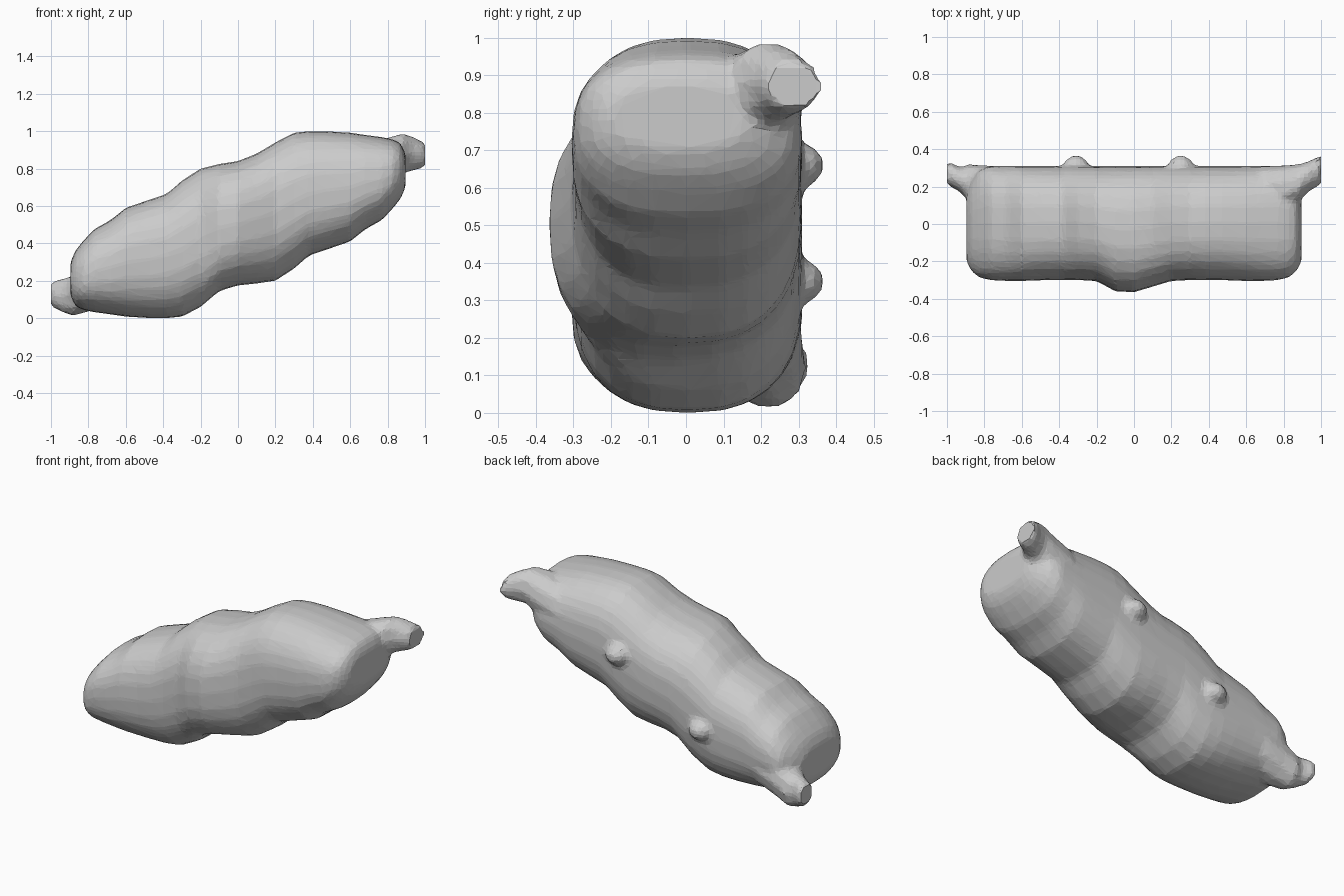
import bpy, bmesh, math

if "Cube" in bpy.data.objects:
    bpy.data.objects.remove(bpy.data.objects["Cube"])


def loft(bm, stations, power, sides=28):
    """Skin rounded sections given as (x, y_front, y_back, z_low, z_high)."""
    rings = []
    for x, y0, y1, z0, z1 in stations:
        ring = []
        for i in range(sides):
            a = 2 * math.pi * i / sides
            c, s = math.cos(a), math.sin(a)
            y = math.copysign(abs(c) ** (2 / power), c)
            z = math.copysign(abs(s) ** (2 / power), s)
            ring.append(bm.verts.new((x, (y0 + y1) / 2 + y * (y1 - y0) / 2,
                                      (z0 + z1) / 2 + z * (z1 - z0) / 2)))
        rings.append(ring)
    for a, b in zip(rings, rings[1:]):
        for i in range(sides):
            j = (i + 1) % sides
            bm.faces.new((a[i], a[j], b[j], b[i]))
    bm.faces.new(rings[0][::-1])
    bm.faces.new(rings[-1])


bm = bmesh.new()

# Right half of the slanted body; the left half is the same turned about y
half = [(0.00, -.365, .31, .175, .84), (0.10, -.335, .31, .185, .88),
        (0.20, -.305, .31, .20, .94), (0.30, -.30, .31, .265, .992),
        (0.38, -.30, .31, .335, 1.0), (0.47, -.30, .31, .365, 1.0),
        (0.60, -.305, .31, .41, .992), (0.68, -.305, .31, .475, .98),
        (0.77, -.30, .31, .525, .968), (0.83, -.285, .29, .59, .955),
        (0.87, -.25, .23, .64, .935), (0.895, -.20, .17, .70, .88)]


def turned(rows):
    return [(-x, y0, y1, 1 - z1, 1 - z0) for x, y0, y1, z0, z1 in reversed(rows)]


left = turned(half[1:])
left[-1] = (-.10, -.36, .31, .145, .825)
loft(bm, left + half, 2.5)

# Tapered stubs at the rear corners of both ends
stub = [(0.68, .02, .31, .66, .93), (0.80, .07, .315, .70, .97),
        (0.88, .12, .32, .77, .99), (0.93, .17, .335, .785, .975),
        (1.00, .21, .368, .805, .938)]
loft(bm, stub, 2.1, 10)
stub_left = [(x, y0, y1 - .03 * (x < -.9), z0, z1) for x, y0, y1, z0, z1 in turned(stub)]
loft(bm, stub_left, 2.1, 10)

bmesh.ops.recalc_face_normals(bm, faces=bm.faces)

# Small knobs on the back
for x, z in ((-0.31, .35), (0.25, .66)):
    res = bmesh.ops.create_icosphere(bm, subdivisions=2, radius=1)
    for v in res["verts"]:
        v.co = (x + v.co.x * .075, .29 + v.co.y * .08, z + v.co.z * .065)

mesh = bpy.data.meshes.new("lumpy_body")
bm.to_mesh(mesh)
bm.free()
body = bpy.data.objects.new("lumpy_body", mesh)
bpy.context.collection.objects.link(body)

# Fuse into one skin and facet it
remesh = body.modifiers.new("fuse", 'REMESH')
remesh.mode = 'VOXEL'
remesh.voxel_size = 0.02
facet = body.modifiers.new("facet", 'DECIMATE')
facet.ratio = 0.2
